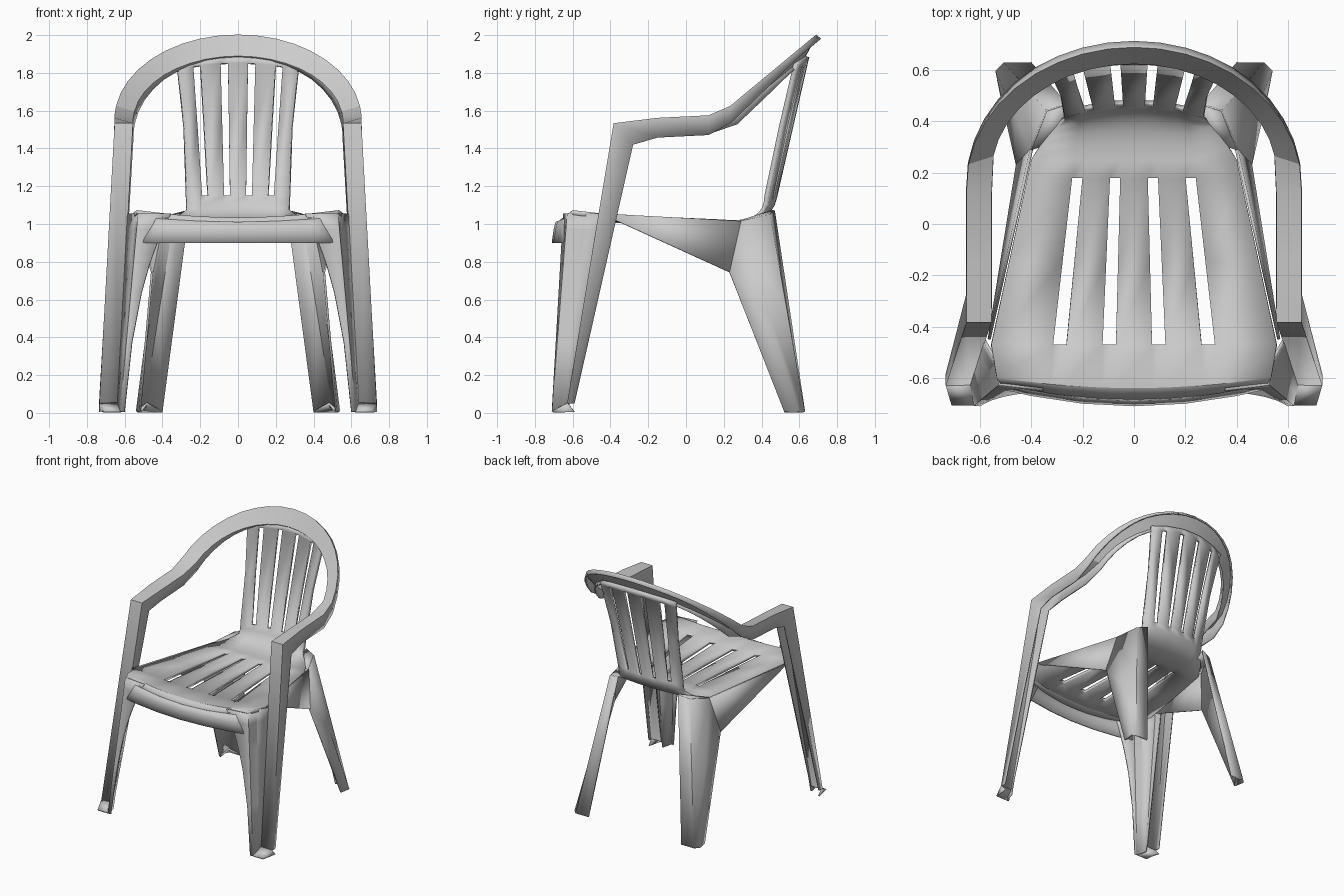
import bpy
from math import sin, cos, pi, radians
from mathutils import Vector

default_cube = bpy.data.objects.get("Cube")
if default_cube:
    bpy.data.objects.remove(default_cube)

plastic = bpy.data.materials.new("light_grey_plastic")
plastic.use_nodes = True
light_grey = (0.6, 0.6, 0.6, 1)
plastic.diffuse_color = light_grey
plastic.node_tree.nodes["Principled BSDF"].inputs["Base Color"].default_value = light_grey


def make_shell(name, points, faces, thickness=0.012, offset=0, mirrored=True):
    """Turn a sheet into a plastic shell, mirrored across x when asked."""
    mesh = bpy.data.meshes.new(name)
    mesh.from_pydata([tuple(point) for point in points], [], faces)
    mesh.materials.append(plastic)
    part = bpy.data.objects.new(name, mesh)
    bpy.context.collection.objects.link(part)
    if mirrored:
        mirror = part.modifiers.new("Mirror", "MIRROR")
        mirror.merge_threshold = 0.002
    shell = part.modifiers.new("Shell", "SOLIDIFY")
    shell.thickness = thickness
    shell.offset = offset
    bpy.ops.object.select_all(action="DESELECT")
    part.select_set(True)
    bpy.context.view_layer.objects.active = part
    bpy.ops.object.shade_smooth_by_angle(angle=radians(20))


def grid_faces(row_count, column_count, is_open=lambda row, column: False):
    """Quads between neighbouring rows, leaving out the open cells."""
    faces = []
    for row in range(row_count - 1):
        for column in range(column_count - 1):
            if not is_open(row, column):
                start = row * column_count + column
                above = start + column_count
                faces.append((start, start + 1, above + 1, above))
    return faces


def make_loft(name, sections):
    """Skin a list of open sections that share one point count."""
    points = [point for section in sections for point in section]
    make_shell(name, points, grid_faces(len(sections), len(sections[0])))


def blend(start, end, factor):
    return start + (end - start) * factor


# Seat and backrest: one slotted sheet swept from the lip to the arch
sheet_points = []
slotted_rows = []


def add_row(y, z, half_width, pitch, edge_shift, slotted=False):
    """Add one cross row, with slots centred at one and three pitches."""
    slot = pitch * 0.27
    half = [pitch - slot, pitch + slot, 3 * pitch - slot, 3 * pitch + slot, half_width]
    edge_lift = -0.06 * y if y < 0 else -0.1 * max(0, z - 1.5)
    for x in [-distance for distance in reversed(half)] + half:
        curve = (x / half_width) ** 2
        sheet_points.append((x, y + edge_shift * curve, z + edge_lift * curve))
    slotted_rows.append(slotted)


def seat_width(y):
    return 0.455 - 0.215 * y


def seat_pitch(y):
    return 0.08 - 0.035 * y


add_row(-0.685, 1.01, 0.52, 0.1, 0.06)
add_row(-0.64, 1.035, 0.535, 0.1, 0.04)
for y in (-0.47, -0.15, 0.18):
    add_row(y, 1.03 - 0.03 * max(0, y), seat_width(y), seat_pitch(y), 0, y < 0)

bend_start = Vector((0.25, 1.02))
bend_corner = Vector((0.44, 1.02))
bend_end = Vector((0.46, 1.15))
bend_steps = 6
for step in range(bend_steps):
    t = step / bend_steps
    y, z = blend(blend(bend_start, bend_corner, t), blend(bend_corner, bend_end, t), t)
    width = blend(seat_width(bend_start.x), 0.27, min(1, 1.5 * t))
    add_row(y, z, width, blend(seat_pitch(bend_start.x), 0.06, t), -0.045 * t)

for t in (0, 0.5, 0.95, 1):
    add_row(blend(0.46, 0.63, t), blend(1.15, 1.89, t), 0.27 + 0.05 * t * t,
            blend(0.058, 0.073, t), -0.045 - 0.015 * t, t < 0.9)

make_shell("seat_and_backrest", sheet_points,
           grid_faces(len(slotted_rows), 10,
                      lambda row, column: slotted_rows[row] and column % 2 == 1),
           thickness=0.025, offset=-1, mirrored=False)

# Front upright, armrest and back arch: one continuous channel
upright_foot = Vector((0.64, -0.625, 0.05))
upright_top = Vector((0.56, -0.38, 1.53))
strip_width = Vector((0.09, 0, 0))
foot_skirt = Vector((0, 0.035, 0))
knee_skirt = Vector((0, 0.1, -0.11))
arm_skirt = Vector((0, 0, -0.1))
arch_skirt = Vector((0, 0.02, -0.02))


def channel(inner, outer, skirt, inner_share=0.8):
    return [inner + skirt * inner_share, inner, outer, outer + skirt]


sections = [
    channel(upright_foot, upright_foot + strip_width, foot_skirt, 0.2),
    channel(upright_top, upright_top + strip_width, knee_skirt),
]
for y in (-0.15, 0.12):
    inner = Vector((upright_top.x, y, 1.55 + 0.05 * y))
    sections.append(channel(inner, inner + strip_width + Vector((0, 0, 0.015)), arm_skirt))
arch_steps = 10
for step in range(1, arch_steps + 1):
    angle = step / arch_steps * pi / 2
    rise = sin(angle)
    side = cos(angle) if step < arch_steps else 0
    inner = Vector((0.56 * side, 0.2 + 0.43 * rise, 1.54 + 0.35 * rise))
    outer = Vector((0.65 * side, 0.15 + 0.54 * rise, 1.55 + 0.447 * rise))
    sections.append(channel(inner, outer, blend(arm_skirt, arch_skirt, min(1, 1.3 * rise))))
make_loft("arm_and_arch_channel", sections)

# Curved web that joins each front upright to the seat corner
seat_corner = Vector((0.525, -0.625, 1.055))
toe = Vector((0.62, -0.705, 0.006))
sections = []
for t in (0, 0.08, 0.15, 0.2, 0.27, 0.4, 0.65, 1):
    corner = blend(seat_corner, toe, t)
    side = blend(upright_top, upright_foot, 0.3 + 0.7 * t)
    side.z = corner.z
    inward = Vector((-0.02 - 0.15 * (1 - t) ** 3, -0.02 * (1 - t), 0))
    bulge = blend(corner, side, 0.5) + Vector((-0.02 * (1 - t), 0, 0))
    sections.append([corner + inward, corner, bulge, side])
make_loft("front_leg_web", sections)

# Front apron hanging from the seat lip
sections = []
for x in (0, 0.2, 0.4, 0.52):
    y = 0.25 * x * x - 0.7
    sections.append([(x, y + 0.015, 1.01 + 0.1 * x * x), (x, y + 0.005, 0.97), (x, y - 0.005, 0.9)])
make_loft("front_apron", sections)

# Rear legs: a folded plate with side, corner and back faces
leg_top = [Vector((0.455, 0.23, 0.745)), Vector((0.4, 0.29, 1.015)),
           Vector((0.34, 0.44, 1.05)), Vector((0.26, 0.465, 1.07))]
leg_foot = [Vector((0.52, 0.52, 0.006)), Vector((0.535, 0.595, 0.006)),
            Vector((0.505, 0.625, 0.006)), Vector((0.4, 0.625, 0.006))]
make_loft("rear_leg", [[blend(high, low, t) for high, low in zip(leg_top, leg_foot)]
                       for t in (0, 0.5, 1)])
seat_edge = Vector((0.28, 0.33, 1.01))
make_shell("rear_leg_cap", leg_top[1:] + [seat_edge], [(0, 1, 2, 3)])

# Tapered skirt from the front corner back to the rear leg
skirt_front = Vector((0.565, -0.45, 1.055))
make_shell("side_skirt", [skirt_front, leg_top[0], leg_top[1]], [(0, 1, 2)])

# Flared toes under the front and rear legs
outer_ankle = upright_foot + strip_width
outer_toe = Vector((0.71, toe.y, toe.z))
outer_heel = Vector((outer_ankle.x, -0.59, toe.z))
make_shell("front_foot", [toe, outer_toe, outer_heel, outer_ankle, upright_foot],
           [(0, 1, 3, 4), (1, 2, 3)])
instep = Vector((0.48, 0.58, 0.05))
make_shell("rear_foot", leg_foot + [instep], [(0, 1, 4), (1, 2, 4), (2, 3, 4)])
